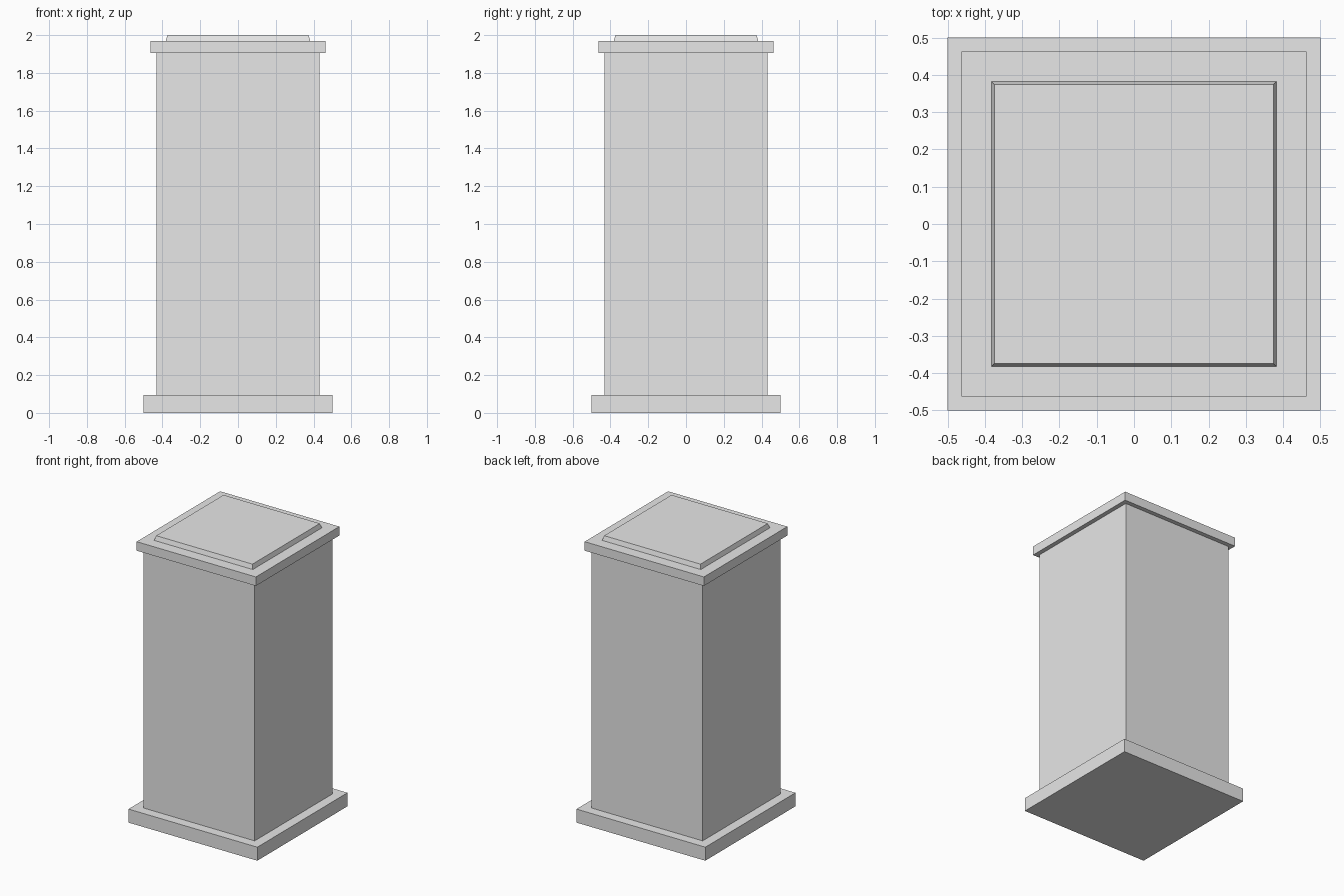
import bpy
import bmesh

default_cube = bpy.data.objects.get("Cube")
if default_cube:
    bpy.data.objects.remove(default_cube, do_unlink=True)

# Plain stone colour
STONE = (0.8, 0.8, 0.8, 1.0)
stone = bpy.data.materials.new("stone_grey")
stone.use_nodes = True
stone.diffuse_color = STONE
for node in stone.node_tree.nodes:
    if node.type == 'BSDF_PRINCIPLED':
        node.inputs["Base Color"].default_value = STONE


def square_block(name, bottom, top, half_width, top_half_width=None):
    """Square block between two heights, optionally tapering to its top."""
    taper = (top_half_width or half_width) / half_width
    bm = bmesh.new()
    bmesh.ops.create_cube(bm, size=2)
    for v in bm.verts:
        upper = v.co.z > 0
        width = half_width * (taper if upper else 1)
        v.co.x *= width
        v.co.y *= width
        v.co.z = top if upper else bottom
    mesh = bpy.data.meshes.new(name)
    bm.to_mesh(mesh)
    bm.free()
    mesh.materials.append(stone)
    obj = bpy.data.objects.new(name, mesh)
    bpy.context.collection.objects.link(obj)
    return obj


# Pedestal, stacked from the ground up
square_block("base_plinth", 0, 0.095, 0.5)
square_block("shaft", 0.095, 1.905, 0.432)
square_block("cap", 1.905, 1.968, 0.463)
square_block("top_slab", 1.968, 2, 0.383, 0.374)
